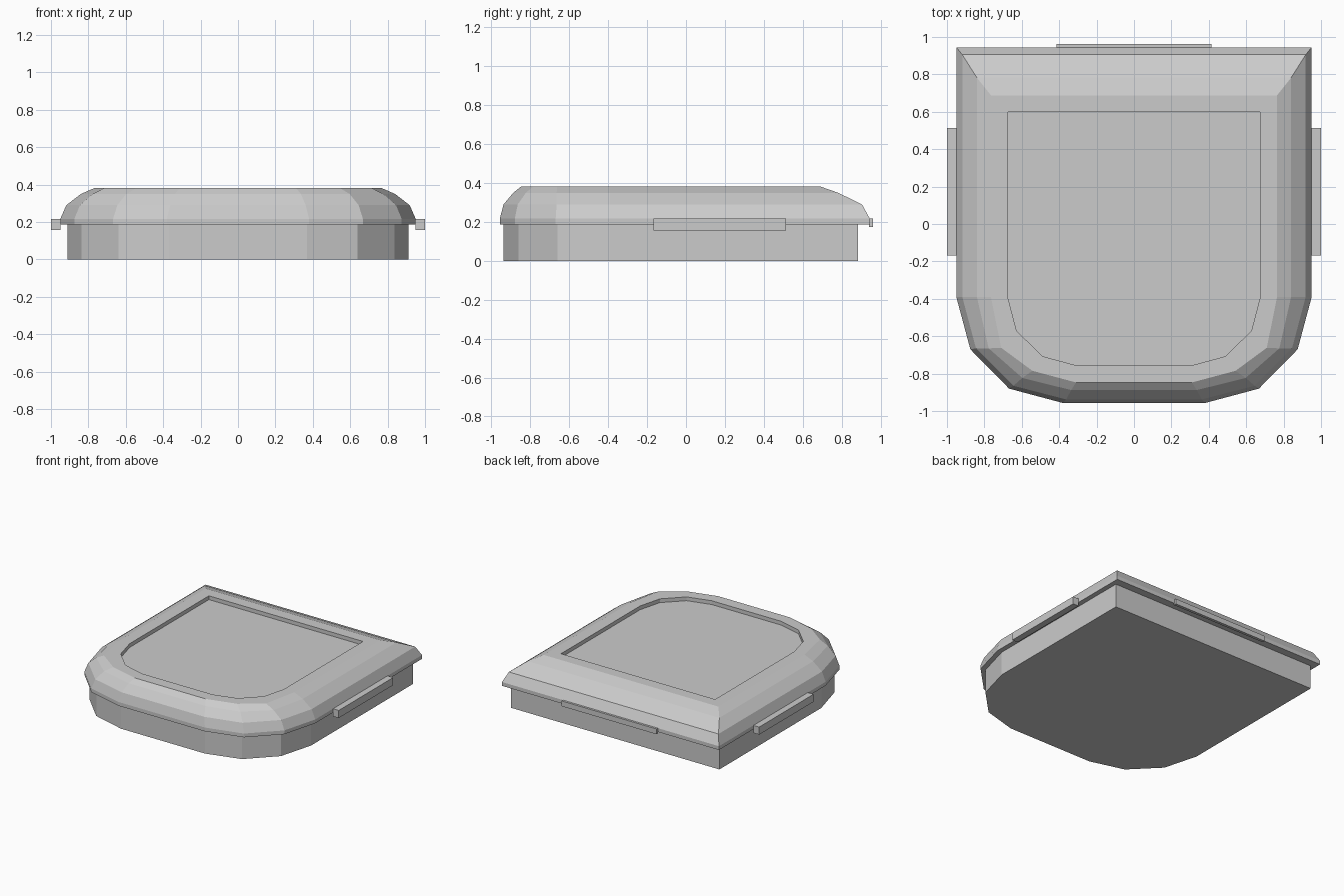
import bpy, bmesh

if "Cube" in bpy.data.objects:
    bpy.data.objects.remove(bpy.data.objects["Cube"])


def loft(name, rings, cap_start, cap_end):
    """Skin a stack of (z, half outline) rings; outlines are mirrored across x = 0."""
    bm = bmesh.new()
    loops = []
    for z, half in rings:
        full = half + [(-x, y) for x, y in reversed(half)]
        loops.append([bm.verts.new((x, y, z)) for x, y in full])
    for a, b in zip(loops, loops[1:]):
        n = len(a)
        for i in range(n):
            j = (i + 1) % n
            bm.faces.new((a[i], a[j], b[j], b[i]))
    if cap_start:
        bm.faces.new(loops[0])
    if cap_end:
        bm.faces.new(loops[-1])
    bmesh.ops.recalc_face_normals(bm, faces=bm.faces)
    # Outlines run clockwise, so make sure the skin faces outward
    if bm.faces[:][-1].normal.z < 0 and cap_end:
        bmesh.ops.reverse_faces(bm, faces=bm.faces)
    if cap_start and bm.faces[:][-1].normal.z > 0:
        bmesh.ops.reverse_faces(bm, faces=bm.faces)
    mesh = bpy.data.meshes.new(name)
    bm.to_mesh(mesh)
    bm.free()
    obj = bpy.data.objects.new(name, mesh)
    bpy.context.collection.objects.link(obj)
    return obj


def box(name, lo, hi):
    bpy.ops.mesh.primitive_cube_add(size=1, location=[(a + b) / 2 for a, b in zip(lo, hi)])
    obj = bpy.context.object
    obj.name = name
    obj.scale = [b - a for a, b in zip(lo, hi)]
    return obj


# Half outlines from the back corner round to the front edge
base = [(0.912, 0.885), (0.912, -0.39), (0.838, -0.66), (0.638, -0.862), (0.368, -0.937)]
rim = [(0.95, 0.945), (0.95, -0.39), (0.875, -0.67), (0.668, -0.88), (0.38, -0.957)]
shoulder = [(0.918, 0.905), (0.918, -0.39), (0.845, -0.665), (0.645, -0.865), (0.362, -0.938)]
slope = [(0.84, 0.782), (0.84, -0.39), (0.777, -0.665), (0.597, -0.823), (0.336, -0.888)]
top = [(0.765, 0.688), (0.765, -0.39), (0.71, -0.662), (0.543, -0.785), (0.31, -0.847)]
panel = [(0.675, 0.6), (0.675, -0.39), (0.628, -0.57), (0.49, -0.707), (0.305, -0.757)]

# Lower tray
loft("base", [(0.187, base), (0.0, base)][::-1], True, False)

# Overhanging rounded lid with a recessed top panel
loft("lid", [(0.187, base), (0.187, rim), (0.217, rim), (0.29, shoulder),
             (0.35, slope), (0.383, top), (0.383, panel), (0.353, panel)], False, True)

# Side handles
for side, s in (("right", 1), ("left", -1)):
    x0, x1 = sorted((s * 0.95, s * 1.0))
    box(side + "_handle", (x0, -0.168, 0.157), (x1, 0.513, 0.217))

# Back hinge strip
box("back_hinge", (-0.415, 0.94, 0.175), (0.415, 0.962, 0.217))
